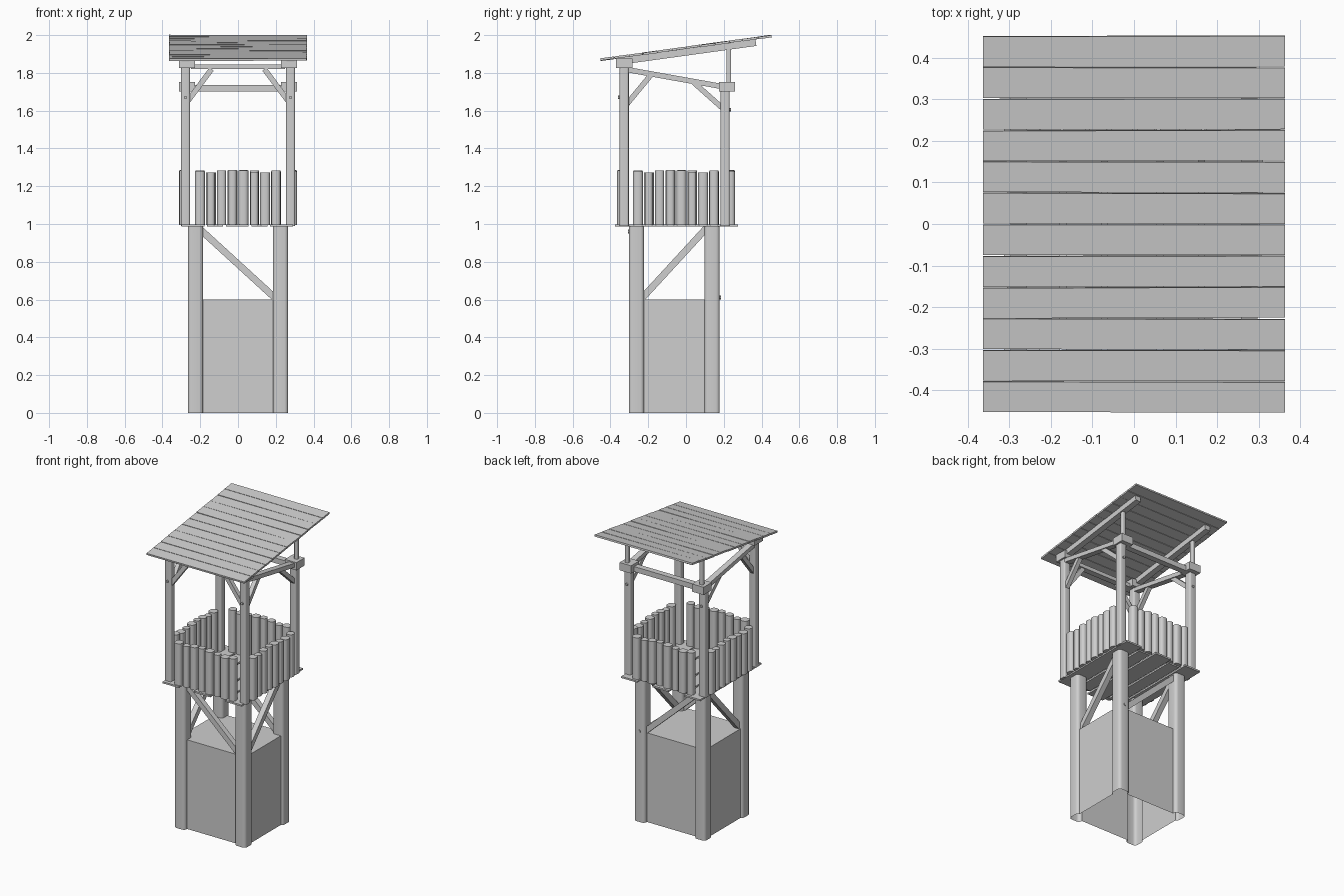
import bpy, bmesh, math, random
from mathutils import Vector, Matrix

random.seed(4)
cube = bpy.data.objects.get("Cube")
if cube:
    bpy.data.objects.remove(cube)

wood = bpy.data.materials.new("weathered_grey_wood")
GREY = (0.62, 0.62, 0.62, 1)
wood.use_nodes = True
wood.diffuse_color = GREY
wood.node_tree.nodes["Principled BSDF"].inputs["Base Color"].default_value = GREY

YC = -0.062  # middle of the tower in depth


def finish(name, bm, smooth=False):
    mesh = bpy.data.meshes.new(name)
    bm.to_mesh(mesh)
    bm.free()
    mesh.materials.append(wood)
    ob = bpy.data.objects.new(name, mesh)
    bpy.context.collection.objects.link(ob)
    if smooth:
        bpy.ops.object.select_all(action='DESELECT')
        ob.select_set(True)
        bpy.context.view_layer.objects.active = ob
        bpy.ops.object.shade_smooth_by_angle(angle=math.radians(40))
    return ob


def add_box(bm, centre, size, rot=Matrix()):
    m = Matrix.Translation(centre) @ rot @ Matrix.Diagonal((*size, 1))
    return bmesh.ops.create_cube(bm, size=1, matrix=m)["verts"]


def add_post(bm, x, y, z0, z1, width, rounding):
    """Upright square post with rounded edges."""
    verts = add_box(bm, (x, y, (z0 + z1) / 2), (width, width, z1 - z0))
    edges = {e for v in verts for e in v.link_edges
             if abs(e.verts[0].co.z - e.verts[1].co.z) > 0.01}
    bmesh.ops.bevel(bm, geom=list(edges), offset=rounding, segments=4,
                    profile=0.5, affect='EDGES')


def add_log(bm, a, b, radius, sides):
    a, b = Vector(a), Vector(b)
    rot = (b - a).to_track_quat('Z', 'Y').to_matrix().to_4x4()
    bmesh.ops.create_cone(bm, cap_ends=True, segments=sides, radius1=radius, radius2=radius,
                          depth=(b - a).length, matrix=Matrix.Translation((a + b) / 2) @ rot)


def add_beam(bm, a, b, width, height):
    """Square timber running from a to b; height lies in the vertical plane."""
    a, b = Vector(a), Vector(b)
    z = (b - a).normalized()
    x = z.cross(Vector((0, 0, 1))).normalized()
    rot = Matrix((x, z.cross(x), z)).transposed().to_4x4()
    add_box(bm, (a + b) / 2, (width, height, (b - a).length), rot)


# Four thick legs
bm = bmesh.new()
for sx in (-1, 1):
    for sy in (-1, 1):
        add_post(bm, sx * 0.225, YC + sy * 0.2, 0, 0.99, 0.081, 0.02)
legs = finish("legs", bm)

# Walled base merged with the legs into one shell, open underneath
bm = bmesh.new()
add_box(bm, (0, YC, 0.3), (0.50, 0.43, 0.6))
base = finish("base_block", bm)
union = legs.modifiers.new("join_base", 'BOOLEAN')
union.operation, union.solver, union.object = 'UNION', 'EXACT', base
bpy.context.view_layer.update()
bm = bmesh.new()
bm.from_object(legs, bpy.context.evaluated_depsgraph_get())
low = [f for f in bm.faces if f.calc_center_median().z < 0.001]
bmesh.ops.delete(bm, geom=low, context='FACES')
for helper in (legs, base):
    bpy.data.objects.remove(helper)
finish("legs_and_base_walls", bm, True)

# One diagonal brace on each side under the platform
bm = bmesh.new()
for s in (-1, 1):
    y, x = YC + s * 0.2, s * 0.225
    add_beam(bm, (-0.21, y, 0.98), (0.20, y, 0.605), 0.036, 0.036)
    add_beam(bm, (x, 0.11, 0.98), (x, -0.235, 0.605), 0.036, 0.036)
finish("leg_braces", bm)

# Platform planks running front to back, wide ones between short ones
bm = bmesh.new()
for i in range(5):
    size = (0.085, 0.57, 0.011) if i % 2 else (0.12, 0.65, 0.011)
    add_box(bm, ((i - 2) * 0.117 - 0.004, -0.05, 0.993), size)
finish("platform_planks", bm)

# Palisade: one row of uneven logs, turned to all four sides
WIDTHS = (0.053, 0.042, 0.048, 0.042, 0.053, 0.042, 0.053, 0.048)
TOPS = (1.278, 1.272, 1.282, 1.287, 1.282, 1.276, 1.272, 1.282)
bm = bmesh.new()
for side in range(4):
    turn = Matrix.Rotation(side * math.pi / 2, 3, 'Z')
    for i, (width, top) in enumerate(zip(WIDTHS, TOPS)):
        p = turn @ Vector(((i - 3.5) * 0.0575, -0.287, 0))
        add_post(bm, p.x, p.y - 0.053, 0.996, top, width, width * 0.38)
finish("palisade_logs", bm, True)

# Upper posts, tall in front and shorter behind
FRONT, BACK, PX = -0.327, 0.207, 0.278
bm = bmesh.new()
for sx in (-1, 1):
    add_post(bm, sx * PX, FRONT, 0.99, 1.835, 0.048, 0.01)
    add_post(bm, sx * PX, BACK, 0.99, 1.72, 0.048, 0.01)
finish("upper_posts", bm, True)

# Capping blocks on the posts
bm = bmesh.new()
for sx in (-1, 1):
    add_box(bm, (sx * 0.27, FRONT, 1.85), (0.086, 0.086, 0.05))
    add_box(bm, (sx * 0.27, 0.217, 1.727), (0.086, 0.086, 0.052))
finish("post_caps", bm)

# Tie beams across the front, back and sides
bm = bmesh.new()
add_beam(bm, (-0.25, FRONT, 1.833), (0.25, FRONT, 1.833), 0.04, 0.025)
add_beam(bm, (-0.25, BACK, 1.718), (0.25, BACK, 1.718), 0.04, 0.035)
for sx in (-1, 1):
    add_beam(bm, (sx * PX, FRONT, 1.82), (sx * PX, BACK, 1.725), 0.04, 0.028)
finish("tie_beams", bm)

# Knee braces at the top of the posts
bm = bmesh.new()
for sx in (-1, 1):
    x = sx * PX
    add_beam(bm, (sx * 0.27, FRONT, 1.645), (sx * 0.14, FRONT, 1.82), 0.028, 0.028)
    add_beam(bm, (x, FRONT + 0.01, 1.63), (x, -0.185, 1.79), 0.028, 0.028)
    add_beam(bm, (x, BACK - 0.01, 1.61), (x, 0.04, 1.75), 0.028, 0.028)
finish("knee_braces", bm)

# Thin struts carrying the high side of the roof
bm = bmesh.new()
for sx in (-1, 1):
    add_post(bm, sx * PX, 0.227, 1.745, 1.945, 0.025, 0.006)
finish("roof_struts", bm, True)

# Sloping rafters
SLOPE = math.atan(0.125 / 0.905)


def roof_z(y):
    return 1.9325 + y * math.tan(SLOPE)


bm = bmesh.new()
for sx in (-1, 1):
    add_beam(bm, (sx * PX, -0.37, roof_z(-0.37) - 0.023),
             (sx * PX, 0.37, roof_z(0.37) - 0.023), 0.04, 0.036)
finish("rafters", bm)

# Roof planks running side to side, each a little askew
bm = bmesh.new()
for i in range(12):
    y = (i - 5.5) * 0.0757
    twist = (Matrix.Rotation(SLOPE, 4, 'X')
             @ Matrix.Rotation(random.uniform(-0.003, 0.003), 4, 'Z')
             @ Matrix.Rotation(random.uniform(-0.004, 0.004), 4, 'Y'))
    add_box(bm, (0, y, roof_z(y)), (0.728, 0.0735, 0.012), twist)
finish("roof_planks", bm)

# Wooden pegs through the joints
bm = bmesh.new()
for sx in (-1, 1):
    x = sx * PX
    add_log(bm, (x, FRONT - 0.032, 1.67), (x, FRONT, 1.67), 0.009, 6)
    add_log(bm, (x, BACK, 1.605), (x, BACK + 0.032, 1.605), 0.009, 6)
add_log(bm, (-0.232, YC - 0.2, 0.96), (-0.232, YC - 0.246, 0.96), 0.011, 6)
add_log(bm, (0.222, YC + 0.2, 0.61), (0.222, YC + 0.246, 0.61), 0.011, 6)
finish("pegs", bm)
